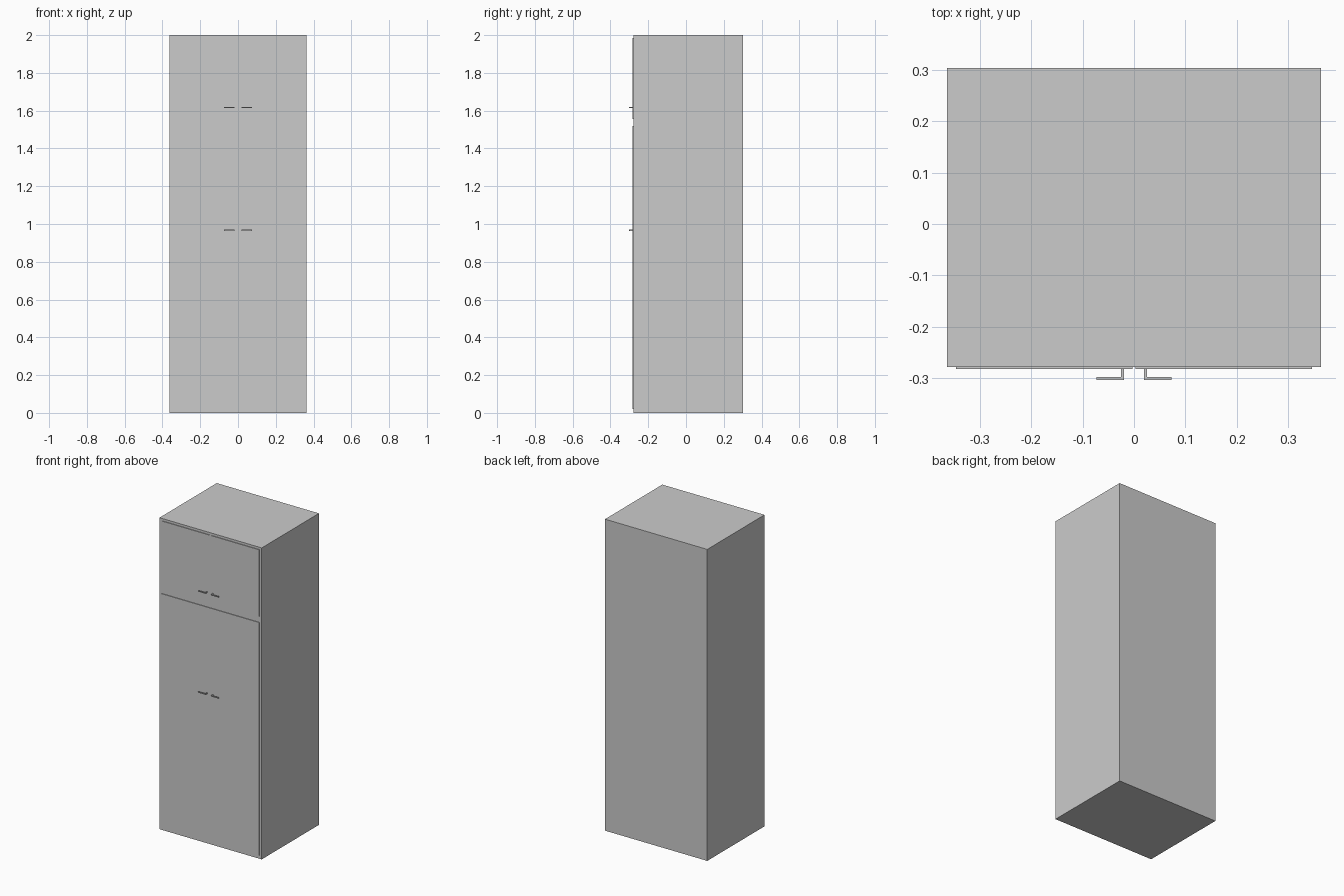
import bpy

if "Cube" in bpy.data.objects:
    bpy.data.objects.remove(bpy.data.objects["Cube"])


def box(name, x, y, z):
    """Axis-aligned box from (min, max) ranges."""
    bpy.ops.mesh.primitive_cube_add(size=1, location=[(a + b) / 2 for a, b in (x, y, z)])
    ob = bpy.context.object
    ob.name = name
    ob.scale = [b - a for a, b in (x, y, z)]
    bpy.ops.object.transform_apply(location=False, rotation=False, scale=True)
    return ob


def span(side, a, b):
    """Range a..b, flipped to the left when side is -1."""
    return tuple(sorted((side * a, side * b)))


FRONT = -0.278   # front of the carcass
DOOR = -0.282    # front of the doors

# Carcass
box("cabinet_body", (-0.363, 0.363), (FRONT, 0.303), (0, 2))

# Door pairs with L-shaped handles: level, z range, handle height
for level, z, hz in (("lower", (0.02, 1.518), 0.967), ("upper", (1.555, 1.985), 1.616)):
    for label, s in (("left", -1), ("right", 1)):
        box(f"{level}_{label}_door", span(s, 0.003, 0.346), (DOOR, FRONT + 0.001), z)
        hspan = (hz - 0.003, hz + 0.003)
        box(f"{level}_{label}_handle_stem", span(s, 0.019, 0.025), (-0.298, DOOR + 0.001), hspan)
        box(f"{level}_{label}_handle_grip", span(s, 0.019, 0.073), (-0.303, -0.297), hspan)
